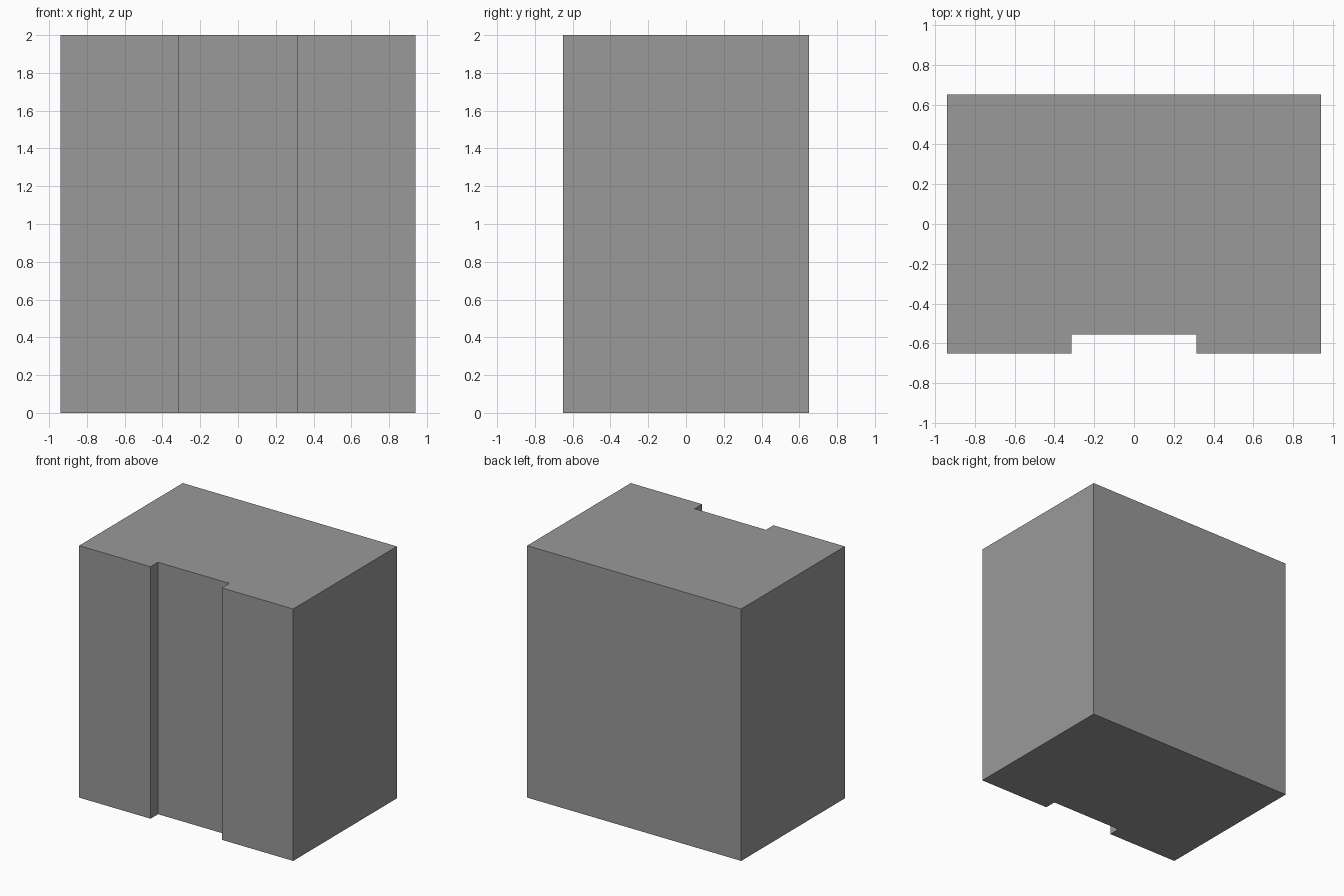
import bpy
import bmesh

if "Cube" in bpy.data.objects:
    bpy.data.objects.remove(bpy.data.objects["Cube"])

HALF_W, HALF_D, HEIGHT = 0.94, 0.65, 2.0
NOTCH_HALF_W, NOTCH_Y = 0.313, -0.556

# Right half of the plan outline, front to back; the left half is mirrored
right = [(NOTCH_HALF_W, NOTCH_Y), (NOTCH_HALF_W, -HALF_D),
         (HALF_W, -HALF_D), (HALF_W, HALF_D)]
outline = right + [(-x, y) for x, y in reversed(right)]

# Block with a full-height recess in the front, extruded from the outline
bm = bmesh.new()
base = bm.faces.new([bm.verts.new((x, y, 0)) for x, y in outline])
extruded = bmesh.ops.extrude_face_region(bm, geom=[base], use_keep_orig=True)
top = [v for v in extruded["geom"] if isinstance(v, bmesh.types.BMVert)]
bmesh.ops.translate(bm, verts=top, vec=(0, 0, HEIGHT))
bmesh.ops.recalc_face_normals(bm, faces=bm.faces)

mesh = bpy.data.meshes.new("recessed_block")
bm.to_mesh(mesh)
bm.free()
block = bpy.data.objects.new("recessed_block", mesh)
bpy.context.collection.objects.link(block)

# Dark grey finish
grey = bpy.data.materials.new("dark_grey")
grey.diffuse_color = (0.32, 0.32, 0.32, 1)
grey.use_nodes = True
grey.node_tree.nodes["Principled BSDF"].inputs["Base Color"].default_value = grey.diffuse_color
mesh.materials.append(grey)
